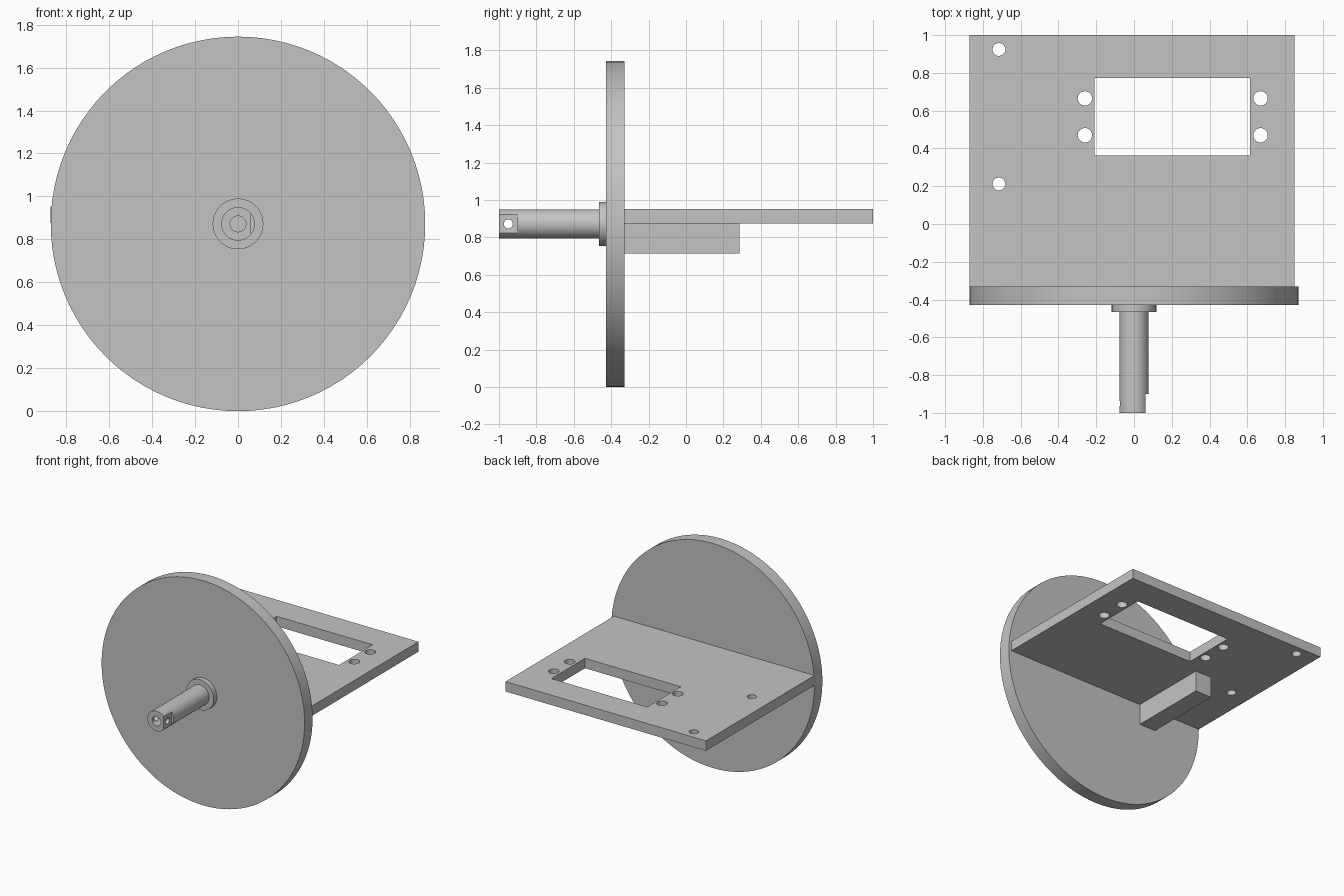
import bpy
from math import pi

cube = bpy.data.objects.get("Cube")
if cube:
    bpy.data.objects.remove(cube, do_unlink=True)

grey = bpy.data.materials.new("plain grey")
grey.use_nodes = True
colour = (0.55, 0.55, 0.55, 1)
grey.diffuse_color = colour
grey.node_tree.nodes["Principled BSDF"].inputs["Base Color"].default_value = colour

AXIS_Z = 0.872  # height of the shared disc and shaft axis
TURN = {"x": (0, pi / 2, 0), "y": (pi / 2, 0, 0), "z": (0, 0, 0)}


def finish(obj, name):
    obj.name = name
    obj.data.materials.append(grey)
    return obj


def box(name, x, y, z):
    """Box from (low, high) pairs."""
    spans = (x, y, z)
    bpy.ops.mesh.primitive_cube_add(size=1, location=[(a + b) / 2 for a, b in spans])
    obj = bpy.context.object
    obj.scale = [b - a for a, b in spans]
    bpy.ops.object.transform_apply(location=False, rotation=False, scale=True)
    return finish(obj, name)


def rod(name, axis, radius, length, centre, sides=64):
    bpy.ops.mesh.primitive_cylinder_add(vertices=sides, radius=radius, depth=length,
                                        location=centre, rotation=TURN[axis])
    return finish(bpy.context.object, name)


def front_rod(name, radius, y0, y1, sides=64):
    """Cylinder on the main axis, from y0 to y1."""
    return rod(name, "y", radius, y1 - y0, (0, (y0 + y1) / 2, AXIS_Z), sides)


def cut(obj, cutters):
    for cutter in cutters:
        mod = obj.modifiers.new("cut", "BOOLEAN")
        mod.operation = "DIFFERENCE"
        mod.solver = "EXACT"
        mod.object = cutter
        bpy.context.view_layer.objects.active = obj
        bpy.ops.object.modifier_apply(modifier=mod.name)
        bpy.data.objects.remove(cutter, do_unlink=True)


def smooth(obj):
    bpy.ops.object.select_all(action="DESELECT")
    obj.select_set(True)
    bpy.context.view_layer.objects.active = obj
    bpy.ops.object.shade_smooth_by_angle(angle=pi / 6)


# Round front disc and the collar around the shaft
disc = front_rod("disc", AXIS_Z, -0.428, -0.33, 96)
collar = front_rod("collar", 0.118, -0.466, -0.428)

# Shaft with a flat near its tip, a bore in the end and a cross pin hole
shaft = front_rod("shaft", 0.078, -1, -0.466)
cut(shaft, [
    box("flat_cutter", (0.06, 0.2), (-1.1, -0.9), (0.7, 1.05)),
    front_rod("bore_cutter", 0.037, -1.1, -0.9, 32),
    rod("pin_cutter", "x", 0.024, 0.4, (0, -0.95, AXIS_Z), 32),
])

# Mounting plate with a rectangular window, four screw holes and two small holes
plate = box("mounting_plate", (-0.872, 0.85), (-0.33, 1), (0.875, 0.952))
holes = [(x, y, 0.038) for x in (-0.26, 0.67) for y in (0.47, 0.665)]
holes += [(-0.715, y, 0.034) for y in (0.212, 0.924)]
cutters = [box("window_cutter", (-0.21, 0.614), (0.362, 0.774), (0.7, 1.1))]
cutters += [rod("hole_cutter", "z", r, 0.5, (x, y, 0.9), 32) for x, y, r in holes]
cut(plate, cutters)

# Support rib under the plate
box("support_rib", (-0.47, -0.33), (-0.33, 0.285), (0.715, 0.875))

for part in (disc, collar, shaft, plate):
    smooth(part)
